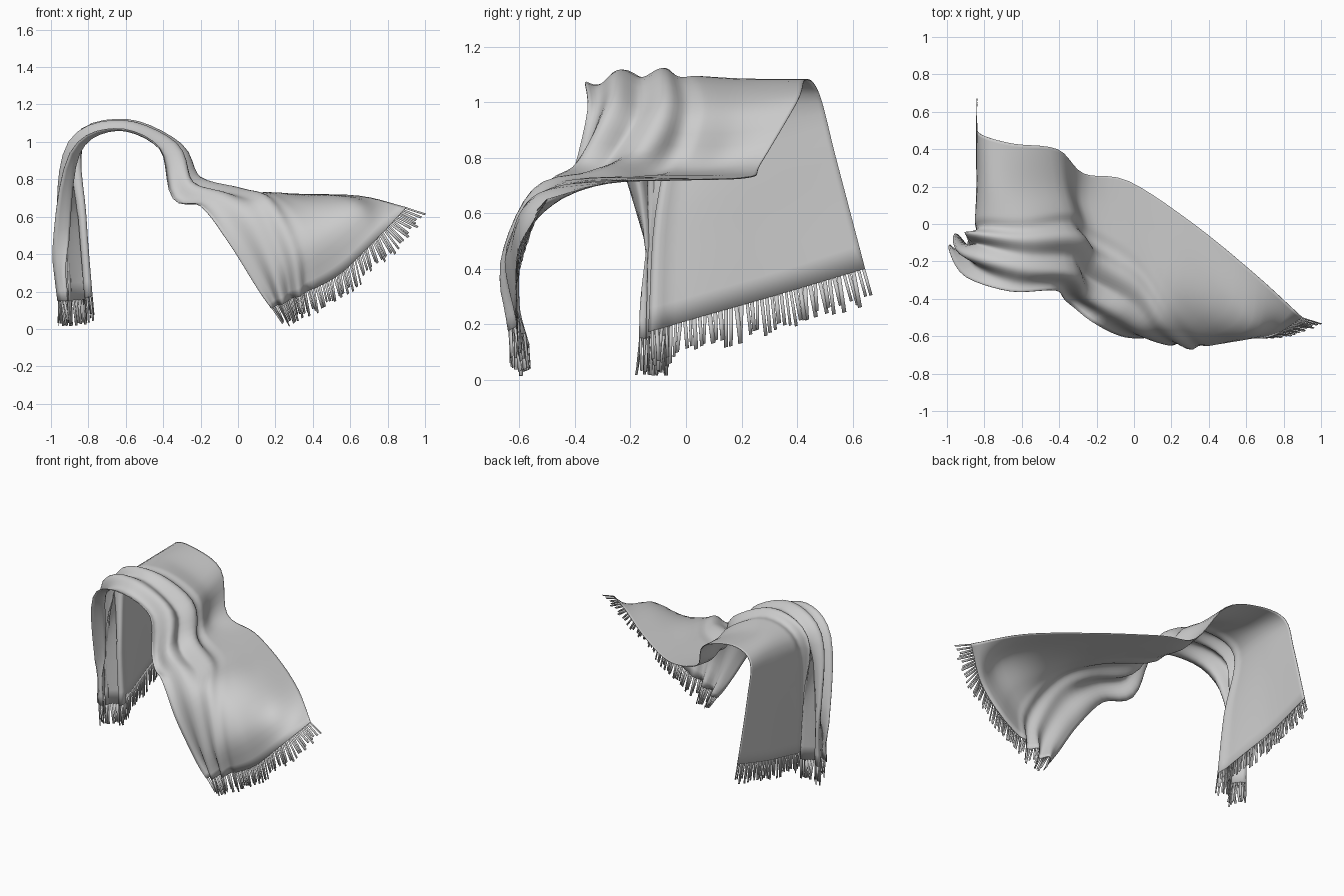
import bpy, bmesh, math, random
from mathutils import Vector

if "Cube" in bpy.data.objects:
    bpy.data.objects.remove(bpy.data.objects["Cube"])

random.seed(4)

# Lengthwise paths of the throw: left hem, over the arm, across the seat, right hem
back_edge = [(-.84, .645, .40), (-.84, .54, .8), (-.82, .48, 1.03), (-.65, .43, 1.08), (-.41, .40, 1.0),
             (-.27, .27, .78), (-.03, .23, .73), (.32, 0, .72), (.65, -.27, .71), (.90, -.50, .65)]
back_mid = [(-.84, .31, .30), (-.84, .28, .7), (-.82, .24, 1.02), (-.65, .2, 1.08), (-.38, .2, .97),
            (-.28, .13, .77), (0, .05, .73), (.32, -.22, .72), (.62, -.53, .67), (.73, -.60, .47)]
ridge = [(-.80, -.10, .18), (-.83, -.08, .6), (-.84, .0, 1.0), (-.6, .0, 1.095), (-.34, .03, .97),
         (-.24, -.03, .77), (.02, -.15, .73), (.24, -.40, .71), (.46, -.62, .54), (.54, -.61, .29)]
gather = [(-.90, -.09, .15), (-.91, -.09, .6), (-.87, -.12, 1.0), (-.6, -.18, 1.105), (-.32, -.19, .97),
          (-.22, -.30, .79), (0, -.42, .73), (.13, -.57, .66), (.27, -.655, .40), (.33, -.61, .18)]
front_edge = [(-.965, -.14, .15), (-.965, -.14, .42), (-.88, -.28, .93), (-.66, -.36, 1.07), (-.41, -.36, .98),
              (-.34, -.44, .71), (-.2, -.54, .66), (-.05, -.6, .46), (.09, -.6, .24), (.18, -.59, .11)]
paths = [[Vector(p) for p in r] for r in (back_edge, back_mid, ridge, gather, front_edge)]
fold_depth = [.055, .05, .035, .018, .028, .03, .015, .008, .012, .03]


def spline(pts, t):
    """Catmull-Rom through pts, t in 0..1."""
    n = len(pts) - 1
    i = min(int(t * n), n - 1)
    f = t * n - i
    b, c = pts[i], pts[i + 1]
    a = pts[i - 1] if i > 0 else b * 2 - c
    d = pts[i + 2] if i + 2 <= n else c * 2 - b
    return (b * 2 + (c - a) * f + (a * 2 - b * 5 + c * 4 - d) * f * f
            + (b * 3 - a - c * 3 + d) * f ** 3) * .5


def base(u, v):
    return spline([spline(r, v) for r in paths], u)


def cloth(u, v):
    """Point on the throw with lengthwise gathers towards the front edge."""
    e = .004
    u0, u1, v0, v1 = max(u - e, 0), min(u + e, 1), max(v - e, 0), min(v + e, 1)
    n = (base(u1, v) - base(u0, v)).cross(base(u, v1) - base(u, v0)).normalized()
    start = .45 + .4 * max(0, v - .5)
    s = max(0, (u - start) / (1 - start))
    wave = math.sin(2 * math.pi * (2.5 * s + .12 * math.sin(v * 9) * s)) * min(1, s * 4)
    return base(u, v) - n * wave * spline(fold_depth, v)


def make(name, bm, thick):
    me = bpy.data.meshes.new(name)
    bm.to_mesh(me)
    bm.free()
    ob = bpy.data.objects.new(name, me)
    bpy.context.collection.objects.link(ob)
    for p in me.polygons:
        p.use_smooth = True
    m = ob.modifiers.new("thickness", 'SOLIDIFY')
    m.thickness, m.offset = thick, 0


# Draped cloth
NU, NV = 56, 45
bm = bmesh.new()
g = [[bm.verts.new(cloth(i / NU, j / NV)) for j in range(NV + 1)] for i in range(NU + 1)]
for i in range(NU):
    for j in range(NV):
        bm.faces.new((g[i][j], g[i][j + 1], g[i + 1][j + 1], g[i + 1][j]))
make("throw_cloth", bm, .004)


# Fringe strands, evenly spaced along each hem
def fringe(name, v, inner, spacing, length, flat):
    bm = bmesh.new()
    n, walked = 600, 0
    prev = cloth(0, v)
    last = 0
    for k in range(1, n + 1):
        p = cloth(k / n, v)
        walked += (p - prev).length
        prev = p
        if walked < spacing:
            continue
        u0, u1 = last, k / n
        last, walked = u1, 0
        cut = u0 + (u1 - u0) * random.uniform(.55, .85)
        a, b = cloth(u0, v), cloth(cut, v)
        along = cloth(u0, v) - cloth(u0, inner)
        along.y *= flat
        tip = along.normalized() * length * random.uniform(.75, 1.1)
        tip += (b - a) * random.uniform(-.8, .8)
        pts = [a, b, b + tip, a + tip]
        for q in pts:
            q.z = max(q.z, .004)
        bm.faces.new([bm.verts.new(q) for q in pts])
    make(name, bm, .003)


fringe("fringe_left", 0, .04, .017, .125, 1)
fringe("fringe_right", 1, .96, .017, .12, .3)
